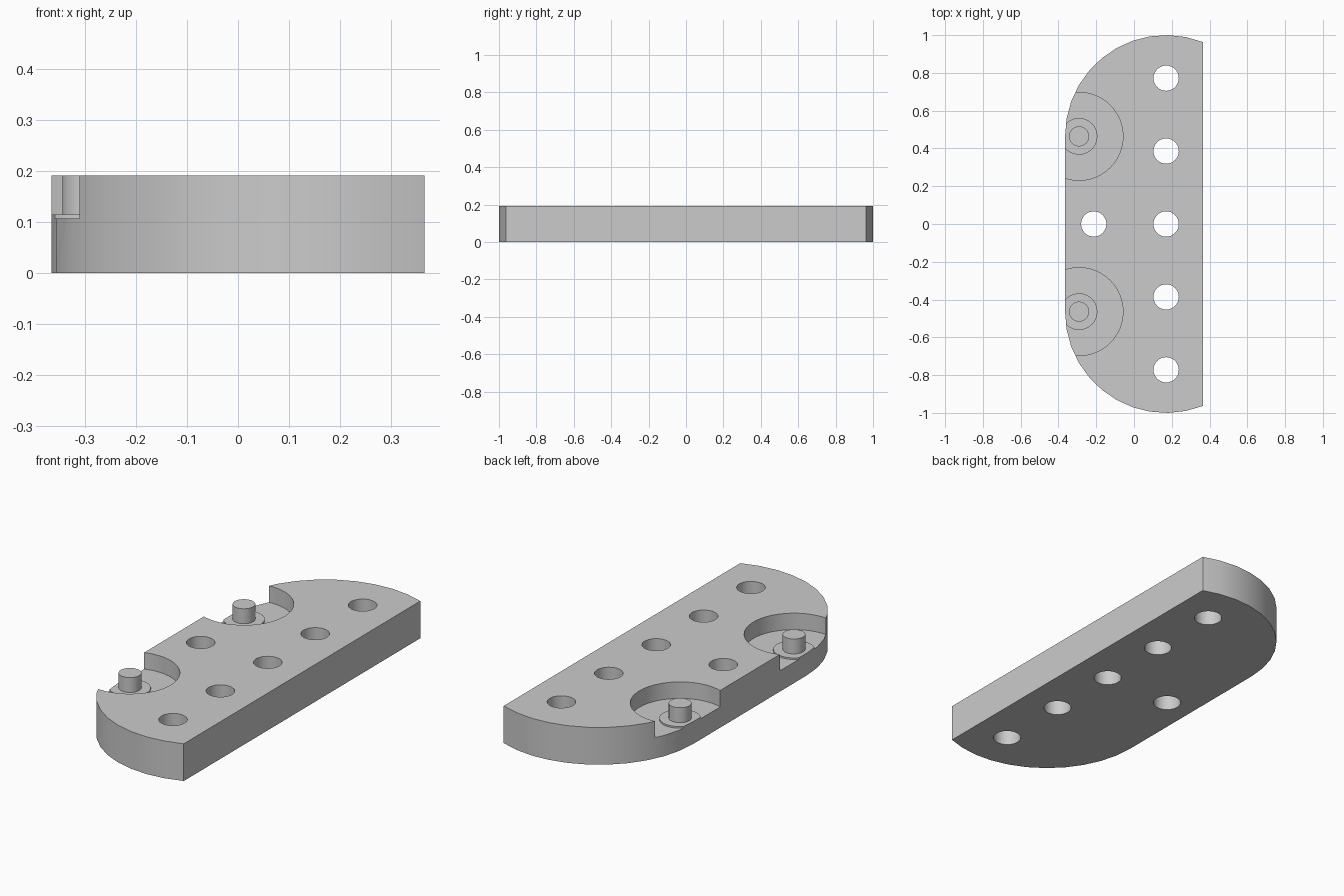
import bpy, bmesh
from math import sin, cos, pi, acos, radians

if "Cube" in bpy.data.objects:
    bpy.data.objects.remove(bpy.data.objects["Cube"], do_unlink=True)

HEIGHT = 0.192
FLAT_X = 0.365
ARC_X, ARC_Y, ARC_R = 0.17, 0.465, 0.535

grey = bpy.data.materials.new("plain grey")
grey.use_nodes = True
colour = (0.6, 0.6, 0.6, 1)
grey.diffuse_color = colour
grey.node_tree.nodes["Principled BSDF"].inputs["Base Color"].default_value = colour


def make_object(name, bm):
    bmesh.ops.recalc_face_normals(bm, faces=bm.faces)
    mesh = bpy.data.meshes.new(name)
    bm.to_mesh(mesh)
    bm.free()
    mesh.materials.append(grey)
    obj = bpy.data.objects.new(name, mesh)
    bpy.context.collection.objects.link(obj)
    return obj


def prism(name, outline, bottom, top):
    bm = bmesh.new()
    face = bm.faces.new([bm.verts.new((x, y, bottom)) for x, y in outline])
    grown = bmesh.ops.extrude_face_region(bm, geom=[face])["geom"]
    verts = [v for v in grown if isinstance(v, bmesh.types.BMVert)]
    bmesh.ops.translate(bm, verts=verts, vec=(0, 0, top - bottom))
    return make_object(name, bm)


def lathe(name, profile, x, y, steps=48):
    # closed profile swept round a vertical axis
    bm = bmesh.new()
    rings = []
    for i in range(steps):
        a = 2 * pi * i / steps
        rings.append([bm.verts.new((x + r * cos(a), y + r * sin(a), z)) for r, z in profile])
    n = len(profile)
    for i in range(steps):
        here, after = rings[i], rings[(i + 1) % steps]
        for j in range(n):
            k = (j + 1) % n
            bm.faces.new((here[j], after[j], after[k], here[k]))
    return make_object(name, bm)


def cut(target, cutter):
    mod = target.modifiers.new("cut", "BOOLEAN")
    mod.operation = "DIFFERENCE"
    mod.solver = "EXACT"
    mod.object = cutter
    cutter.hide_render = True
    bpy.context.view_layer.objects.active = target
    bpy.ops.object.modifier_apply(modifier=mod.name)
    bpy.data.objects.remove(cutter, do_unlink=True)


# Body: two corner arcs joined by straight long sides
start = acos((FLAT_X - ARC_X) / ARC_R)
steps = 11
arc = []
for i in range(steps + 1):
    a = start + (pi - start) * i / steps
    arc.append((ARC_X + ARC_R * cos(a), ARC_Y + ARC_R * sin(a)))
body = prism("mounting_plate", arc + [(x, -y) for x, y in reversed(arc)], 0, HEIGHT)

# Through holes
holes = [(ARC_X, 0.386 * i) for i in range(-2, 3)] + [(-0.213, 0)]
for x, y in holes:
    circle = [(x + 0.067 * cos(2 * pi * i / 32), y + 0.067 * sin(2 * pi * i / 32)) for i in range(32)]
    cut(body, prism("hole_cutter", circle, -0.1, 0.3))

# Open pockets, each leaving a low collar and a central peg standing
PEG_R, COLLAR_R, POCKET_R = 0.053, 0.097, 0.233
FLOOR, COLLAR_TOP, ABOVE = 0.107, 0.115, 0.3
pocket = [(PEG_R, ABOVE), (PEG_R, COLLAR_TOP), (COLLAR_R, COLLAR_TOP),
          (COLLAR_R, FLOOR), (POCKET_R, FLOOR), (POCKET_R, ABOVE)]
for side in (-1, 1):
    cut(body, lathe("pocket_cutter", pocket, -0.291, side * 0.464))

# Smooth round walls with crisp rims
bpy.ops.object.select_all(action="DESELECT")
body.select_set(True)
bpy.context.view_layer.objects.active = body
bpy.ops.object.shade_smooth_by_angle(angle=radians(30))
